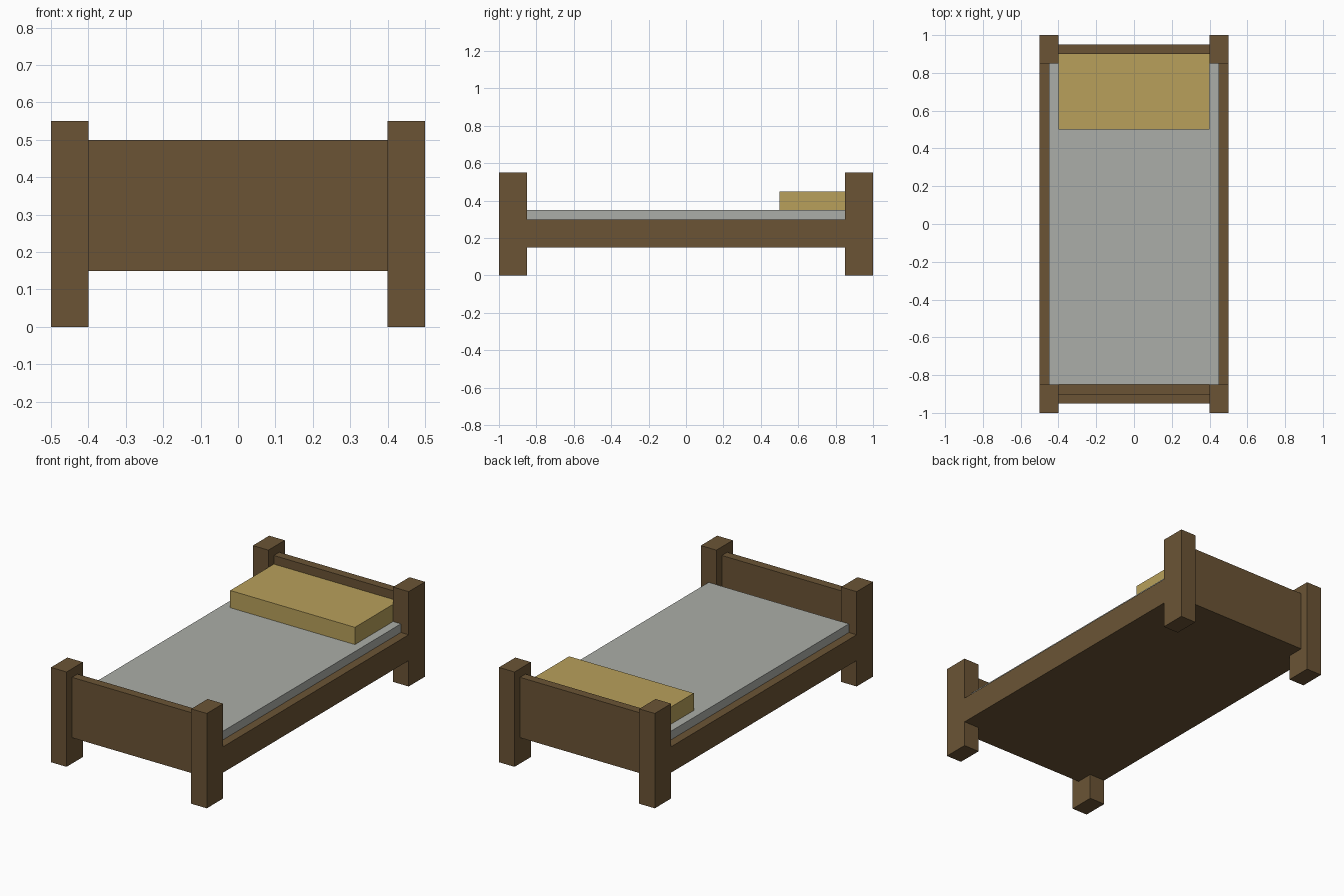
import bpy

if "Cube" in bpy.data.objects:
    bpy.data.objects.remove(bpy.data.objects["Cube"])


def material(name, srgb):
    m = bpy.data.materials.new(name)
    lin = [((c / 255 + 0.055) / 1.055) ** 2.4 for c in srgb]
    m.diffuse_color = (*lin, 1.0)
    m.use_nodes = True
    m.node_tree.nodes["Principled BSDF"].inputs["Base Color"].default_value = m.diffuse_color
    return m


wood = material("brown wood", (107, 84, 53))
sheet = material("grey sheet", (171, 174, 168))
cushion = material("tan cushion", (184, 160, 91))


def box(name, x, y, z, mat):
    """Box from (min, max) ranges on each axis."""
    bpy.ops.mesh.primitive_cube_add(size=1)
    ob = bpy.context.object
    ob.name = name
    for v in ob.data.vertices:
        v.co = [r[0] if c < 0 else r[1] for c, r in zip(v.co, (x, y, z))]
    ob.data.materials.append(mat)
    return ob


# Frame with side rails, narrowing between the posts
box("bed_frame", (-0.5, 0.5), (-0.85, 0.85), (0.15, 0.30), wood)

for end, board, s in (("front", "footboard", -1), ("back", "headboard", 1)):
    def span(a, b):
        return tuple(sorted((s * a, s * b)))
    box(end + "_frame_end", (-0.4, 0.4), span(0.85, 0.90), (0.15, 0.30), wood)
    box(board, (-0.4, 0.4), span(0.90, 0.95), (0.15, 0.50), wood)
    # Corner posts
    box(end + "_left_post", (-0.5, -0.4), span(0.85, 1.0), (0, 0.55), wood)
    box(end + "_right_post", (0.4, 0.5), span(0.85, 1.0), (0, 0.55), wood)

# Bedding
box("mattress", (-0.45, 0.45), (-0.85, 0.85), (0.30, 0.35), sheet)
box("pillow", (-0.4, 0.4), (0.50, 0.90), (0.35, 0.45), cushion)
